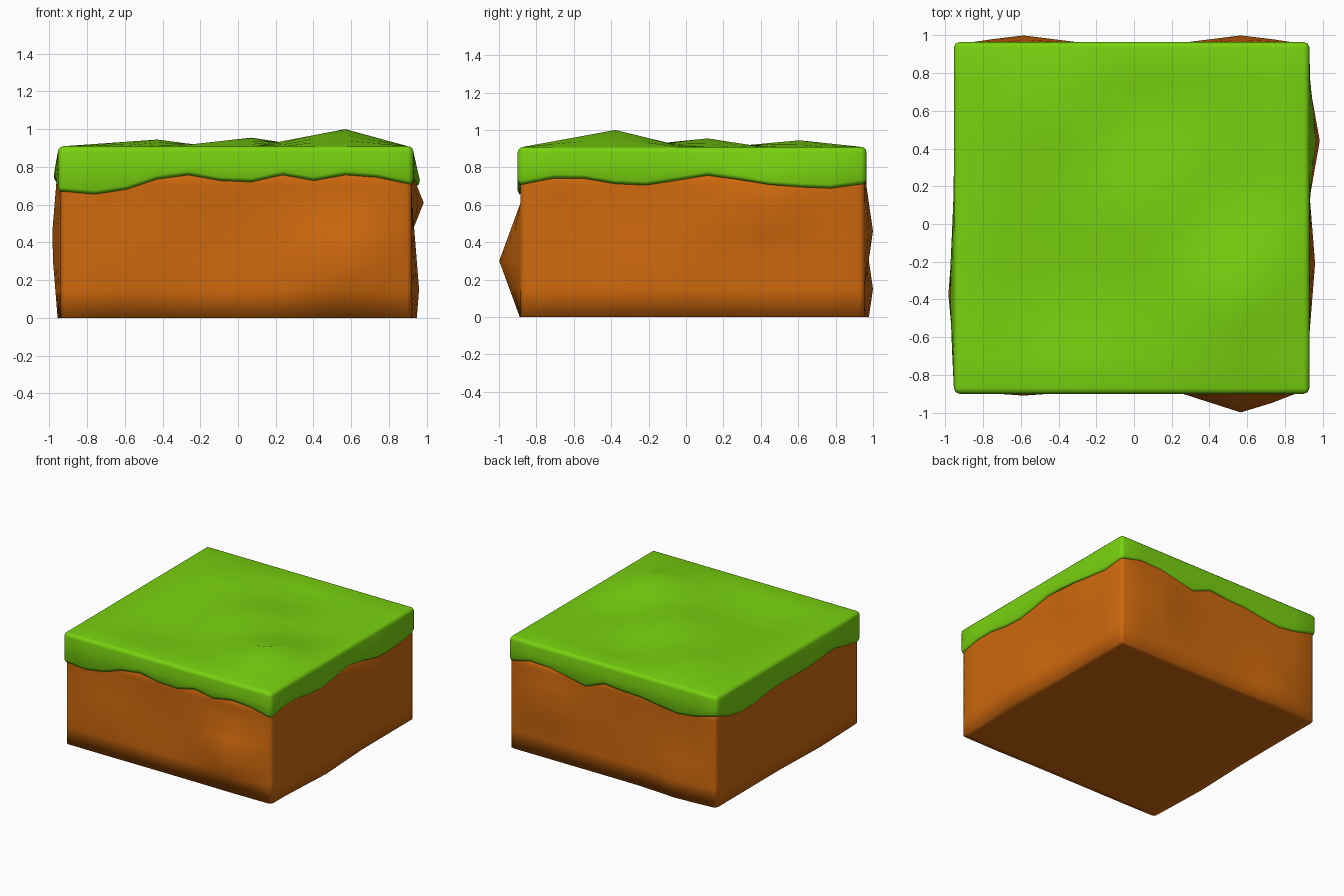
import bpy, bmesh
from math import sin, cos, radians

if "Cube" in bpy.data.objects:
    bpy.data.objects.remove(bpy.data.objects["Cube"])

N = 11  # segments per side
SIDES = ["front", "right", "back", "left"]
NORMALS = [(0, -1), (1, 0), (0, 1), (-1, 0)]


def lerp(a, b, t):
    return a + (b - a) * t


def hat(d, width):
    return max(0.0, 1 - abs(d) / width)


def ring(bm, rect, out, z_of, bumps):
    """Ring of verts around a rounded rectangle, pushed out by the side bumps."""
    x0, x1, y0, y1 = rect
    corners = [(x0, y0), (x1, y0), (x1, y1), (x0, y1)]
    verts = []
    for s in range(4):
        a, b = corners[s], corners[(s + 1) % 4]
        nx, ny = NORMALS[s]
        for i in range(N + 1):
            x, y = lerp(a[0], b[0], i / N), lerp(a[1], b[1], i / N)
            z = z_of(s, i)
            u = x if s % 2 == 0 else y
            o = out
            if 0 < i < N:
                o += sum(h * hat(u - bu, wu) * hat(z - bz, wz)
                         for side, bu, bz, wu, wz, h in bumps if side == SIDES[s])
            verts.append(bm.verts.new((x + nx * o, y + ny * o, z)))
        mx, my = NORMALS[(s + 1) % 4]
        d = out * 0.7071
        z = (z_of(s, N) + z_of((s + 1) % 4, 0)) / 2
        verts.append(bm.verts.new((b[0] + (nx + mx) * d, b[1] + (ny + my) * d, z)))
    return verts


def bridge(bm, rings):
    for lo, hi in zip(rings, rings[1:]):
        n = len(lo)
        for i in range(n):
            j = (i + 1) % n
            bm.faces.new((lo[i], lo[j], hi[j], hi[i]))


def finish(bm, name, color):
    bmesh.ops.remove_doubles(bm, verts=bm.verts, dist=0.0005)
    bmesh.ops.recalc_face_normals(bm, faces=bm.faces)
    for f in bm.faces:
        f.smooth = True
    me = bpy.data.meshes.new(name)
    bm.to_mesh(me)
    bm.free()
    mat = bpy.data.materials.new(name + "_color")
    mat.diffuse_color = (*color, 1)
    mat.use_nodes = True
    mat.node_tree.nodes["Principled BSDF"].inputs["Base Color"].default_value = mat.diffuse_color
    me.materials.append(mat)
    bpy.context.collection.objects.link(bpy.data.objects.new(name, me))


# Dirt block: walls with a few lumps (side, along, z, half width, half height, depth)
dirt_bumps = [
    ("front", 0.57, 0.30, 0.36, 0.31, 0.115), ("front", -0.58, 0.30, 0.36, 0.31, 0.025),
    ("front", -0.1, 0.46, 0.36, 0.30, -0.015),
    ("back", 0.57, 0.46, 0.36, 0.31, 0.045), ("back", -0.59, 0.15, 0.36, 0.31, 0.045),
    ("right", 0.44, 0.61, 0.36, 0.16, 0.065), ("right", -0.21, 0.15, 0.50, 0.50, 0.04),
    ("left", -0.36, 0.40, 0.50, 0.60, 0.05),
]
bm = bmesh.new()
rect = (-0.915, 0.895, -0.86, 0.93)
rows = [0, 0.15, 0.30, 0.46, 0.61, 0.70, 0.82]
rings = [ring(bm, rect, -0.02, lambda s, i: 0, [])]
rings += [ring(bm, rect, 0.025, lambda s, i, z=z: z, dirt_bumps) for z in rows]
bridge(bm, rings)
bm.faces.new(rings[0])
bm.faces.new(rings[-1])
finish(bm, "dirt_block", (0.62, 0.14, 0.004))

# Grass cap: uneven hem height per side, counter-clockwise from the front left
hem = [
    [.67, .655, .68, .735, .757, .727, .72, .757, .727, .757, .745, .71],
    [.71, .742, .74, .712, .705, .73, .757, .735, .708, .695, .688, .71],
    [.715, .75, .74, .71, .68, .745, .73, .725, .70, .68, .70, .745],
    [.745, .69, .67, .675, .70, .71, .71, .715, .735, .74, .70, .67],
]
grass_bumps = [("right", 0.44, 0.66, 0.36, 0.22, 0.05), ("left", -0.36, 0.74, 0.55, 0.15, 0.025)]
bm = bmesh.new()
rect = (-0.925, 0.90, -0.87, 0.935)
rings = [ring(bm, rect, -0.005, lambda s, i: hem[s][i] + 0.012, grass_bumps),
         ring(bm, rect, 0.02, lambda s, i: hem[s][i], grass_bumps),
         ring(bm, rect, 0.03, lambda s, i: hem[s][i] + 0.02, grass_bumps),
         ring(bm, rect, 0.03, lambda s, i: 0.80, grass_bumps)]
for a in (0, 30, 60, 90):
    r = 0.03 * cos(radians(a))
    z = 0.88 + 0.03 * sin(radians(a))
    rings.append(ring(bm, rect, r, lambda s, i, z=z: z, []))
bridge(bm, rings)

# Rolling top surface, interpolated from coarse heights (rows by y, columns by x)
knots = [0, 3, 6, 9, 11]
E = 0.91
heights = [[E, E, E, E, E],
           [E, 0.87, 0.905, 1.0, E],
           [E, 0.90, 0.955, 0.88, E],
           [E, 0.945, 0.88, 0.90, E],
           [E, E, E, E, E]]


def cell(i):
    k = max(n for n in range(4) if knots[n] <= i)
    return k, (i - knots[k]) / (knots[k + 1] - knots[k])


def top_z(i, j):
    (a, t), (b, u) = cell(i), cell(j)
    return lerp(lerp(heights[b][a], heights[b][a + 1], t),
                lerp(heights[b + 1][a], heights[b + 1][a + 1], t), u)


grid = [[bm.verts.new((lerp(rect[0], rect[1], i / N), lerp(rect[2], rect[3], j / N), top_z(i, j)))
         for i in range(N + 1)] for j in range(N + 1)]
for j in range(N):
    for i in range(N):
        bm.faces.new((grid[j][i], grid[j][i + 1], grid[j + 1][i + 1], grid[j + 1][i]))
finish(bm, "grass_cap", (0.19, 0.64, 0.005))
